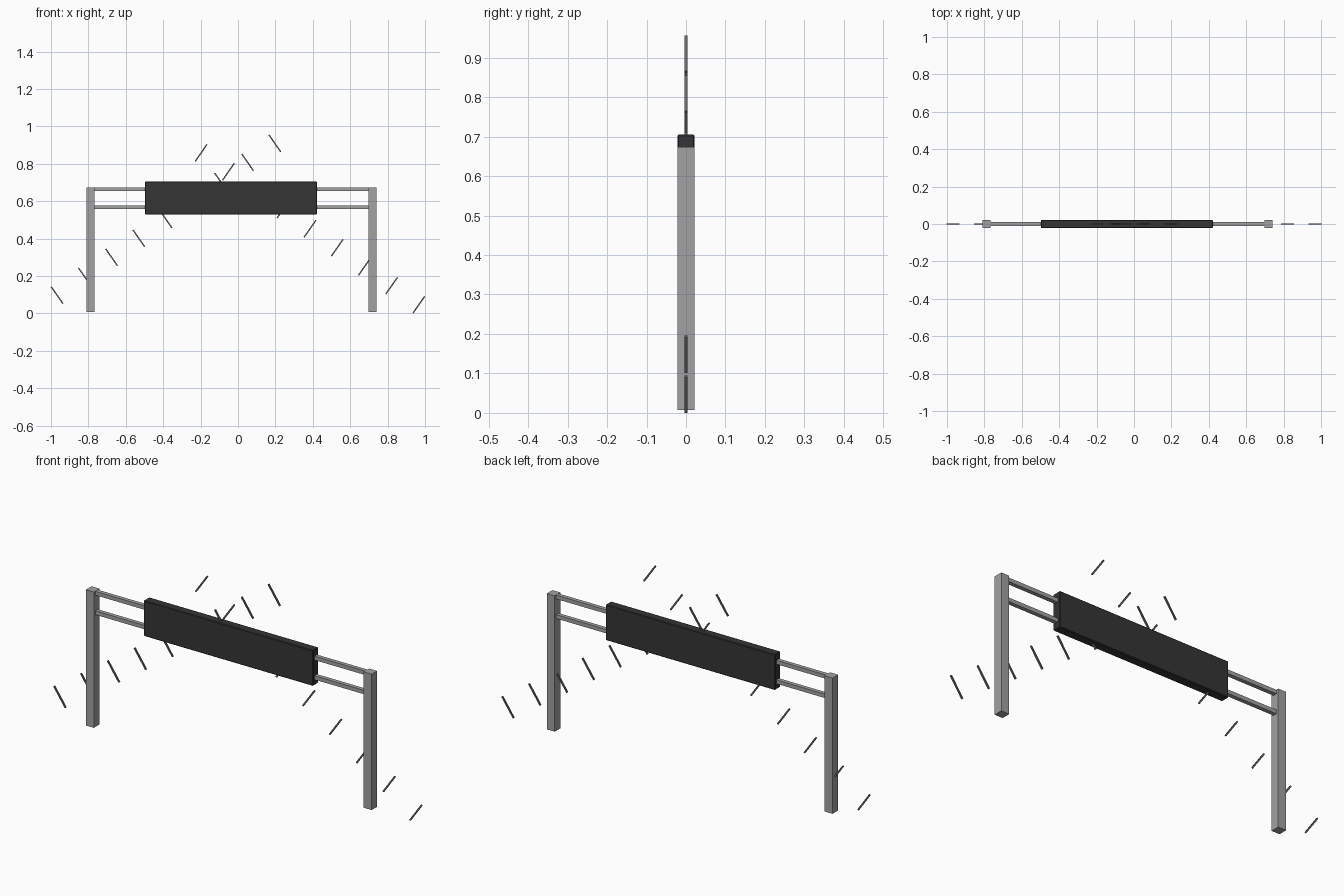
import bpy
import math

if "Cube" in bpy.data.objects:
    bpy.data.objects.remove(bpy.data.objects["Cube"])


def material(name, v):
    m = bpy.data.materials.new(name)
    m.diffuse_color = (v, v, v, 1)
    m.use_nodes = True
    m.node_tree.nodes["Principled BSDF"].inputs["Base Color"].default_value = m.diffuse_color
    return m


def box(name, x0, x1, z0, z1, depth, mat=None):
    bpy.ops.mesh.primitive_cube_add(size=1, location=((x0 + x1) / 2, 0, (z0 + z1) / 2))
    o = bpy.context.object
    o.name = name
    o.scale = (x1 - x0, depth, z1 - z0)
    bpy.ops.object.transform_apply(location=False, rotation=False, scale=True)
    if mat:
        o.data.materials.append(mat)
    return o


steel = material("steel", 0.36)
dark = material("dark_panel", 0.035)
dash_grey = material("dash_grey", 0.15)

# Upright posts
box("left_post", -0.811, -0.768, 0.007, 0.674, 0.043, steel)
box("right_post", 0.698, 0.741, 0.007, 0.674, 0.043, steel)

# Cross rails between the posts
box("upper_rail", -0.79, 0.72, 0.654, 0.673, 0.02, steel)
box("lower_rail", -0.79, 0.72, 0.558, 0.577, 0.02, steel)

# Sign panel with slightly softened edges
panel = box("sign_panel", -0.498, 0.422, 0.53, 0.705, 0.043, dark)
bevel = panel.modifiers.new("edge", 'BEVEL')
bevel.width = 0.003
bevel.segments = 1

# Two crossing rows of short bars, each bar square to its row
STEP_X, STEP_Z = 0.1455, 0.1015
tilt = math.atan2(STEP_X, STEP_Z)
for side, start_z, label in ((-1, 0.0975, "left"), (1, 0.047, "right")):
    for i in range(9):
        bar = box(f"{label}_row_bar_{i + 1}", -0.0035, 0.0035, -0.055, 0.055, 0.007, dash_grey)
        bar.location = (side * (0.967 - i * STEP_X), 0, start_z + i * STEP_Z)
        bar.rotation_euler.y = side * (math.pi / 2 - tilt)
